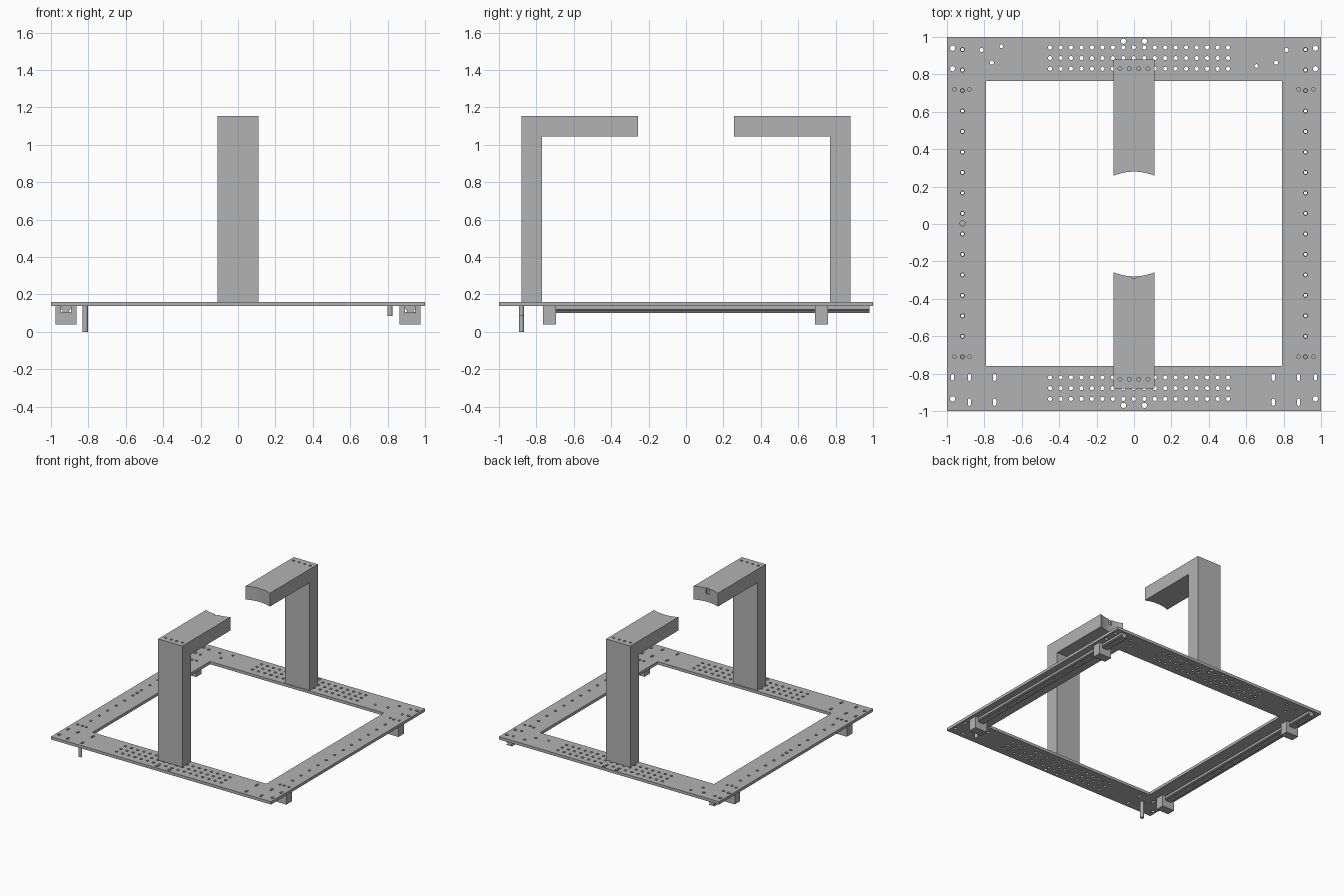
import bpy, bmesh, math

cube = bpy.data.objects.get("Cube")
if cube:
    bpy.data.objects.remove(cube, do_unlink=True)

metal = bpy.data.materials.new("grey_metal")
metal.use_nodes = True
metal.diffuse_color = (0.45, 0.45, 0.45, 1)
metal.node_tree.nodes["Principled BSDF"].inputs["Base Color"].default_value = (0.45, 0.45, 0.45, 1)


def prism(bm, outline, lo, hi, place):
    """Extrude a 2D outline from lo to hi; place maps (u, v, w) to a point."""
    rings = [[bm.verts.new(place(u, v, w)) for u, v in outline] for w in (lo, hi)]
    bm.faces.new(rings[0][::-1])
    bm.faces.new(rings[1])
    n = len(outline)
    for i in range(n):
        j = (i + 1) % n
        bm.faces.new((rings[0][i], rings[0][j], rings[1][j], rings[1][i]))


def along_z(u, v, w):
    return (u, v, w)


def along_y(u, v, w):
    return (u, w, v)


def along_x(u, v, w):
    return (w, u, v)


def rect(x0, x1, y0, y1):
    return [(x0, y0), (x1, y0), (x1, y1), (x0, y1)]


def round_outline(x, y, r, stretch=0, n=16):
    """A circle, or a slot along v when stretched."""
    pts = []
    for i in range(n):
        a = math.tau * (i + 0.5) / n
        s = math.sin(a)
        pts.append((x + r * math.cos(a), y + r * s + math.copysign(stretch, s)))
    return pts


def make(name, shapes):
    """Object from a list of (outline, lo, hi, place)."""
    bm = bmesh.new()
    for shape in shapes:
        prism(bm, *shape)
    bmesh.ops.recalc_face_normals(bm, faces=bm.faces)
    mesh = bpy.data.meshes.new(name)
    bm.to_mesh(mesh)
    bm.free()
    mesh.materials.append(metal)
    obj = bpy.data.objects.new(name, mesh)
    bpy.context.collection.objects.link(obj)
    return obj


def cut(obj, shapes):
    """Subtract shapes and bake the result."""
    cutter = make("cutter", shapes)
    cutter.hide_render = True
    mod = obj.modifiers.new("cut", "BOOLEAN")
    mod.operation = "DIFFERENCE"
    mod.solver = "EXACT"
    mod.object = cutter
    graph = bpy.context.evaluated_depsgraph_get()
    baked = bpy.data.meshes.new_from_object(obj.evaluated_get(graph))
    obj.modifiers.clear()
    obj.data = baked
    bpy.data.objects.remove(cutter, do_unlink=True)


BOTTOM, TOP = 0.137, 0.16

# Base frame with its window
frame = make("base_frame", [(rect(-1, 1, -1, 1), BOTTOM, TOP, along_z)])
cut(frame, [(rect(-0.79, 0.79, -0.76, 0.765), 0, 1, along_z)])

# Hole pattern: mounting grids front and back
holes = []
for row in (0.944, 0.887, 0.83, -0.82, -0.878, -0.935):
    holes += [(-0.449 + 0.056 * i, row, 0.011, 0) for i in range(18)]

# Hole pattern: rail bolts, corners and slots on both sides
bolts = [-0.71 + 0.1095 * i for i in range(16)]
for s in (-1, 1):
    holes += [(s * 0.917, y, 0.011, 0) for y in bolts]
    holes += [(s * 0.056, y, 0.014, 0) for y in (0.977, -0.97)]
    holes += [(s * 0.97, y, 0.014, 0) for y in (0.94, 0.83, -0.935)]
    holes += [(s * x, y, 0.01, 0) for x in (0.96, 0.88) for y in (0.72, -0.71)]
    holes += [(s * 0.815, 0.93, 0.011, 0), (s * 0.76, 0.863, 0.011, 0)]
    holes += [(s * x, y, 0.009, 0.01) for x in (0.88, 0.745) for y in (-0.82, -0.953)]
    holes.append((s * 0.97, -0.82, 0.009, 0.008))
holes += [(-0.71, 0.95, 0.01, 0), (0.655, 0.845, 0.01, 0), (-0.917, 0.003, 0.014, 0)]
cut(frame, [(round_outline(*h), 0, 1, along_z) for h in holes])

# Two posts with arms, facing each other around a central circle
for s, side in ((-1, "front"), (1, "back")):
    profile = [(0.88, TOP), (0.88, 1.155), (0.2, 1.155), (0.2, 1.045), (0.77, 1.045), (0.77, TOP)]
    arm = make(side + "_post_and_arm", [([(s * y, z) for y, z in profile], -0.11, 0.11, along_x)])
    cut(arm, [(round_outline(0, 0, 0.28, n=96), 1, 1.2, along_z)])
    # Blind bolt holes on top of the post
    cut(arm, [(round_outline(x, s * 0.83, 0.01), 1.12, 1.2, along_z)
              for x in (-0.075, -0.025, 0.025, 0.075)])
    if s < 0:
        # Small key notch in the curved end
        cut(arm, [(rect(-0.012, 0.012, -0.29, -0.2), 1.11, 1.2, along_z)])

for s, side in ((-1, "right"), (1, "left")):
    # Guide rail with a waisted section
    half = [(0.025, BOTTOM), (0.025, 0.119), (0.017, 0.115), (0.017, 0.109), (0.025, 0.105), (0.025, 0.1)]
    section = half + [(-u, v) for u, v in reversed(half)]
    rail = make(side + "_rail", [([(s * 0.92 + u, v) for u, v in section], -0.75, 0.98, along_y)])
    cut(rail, [(round_outline(s * 0.917, y, 0.008), 0, 0.2, along_z) for y in bolts])

    # Carriages wrapped around the rail
    for end, y0, y1 in (("front", -0.765, -0.695), ("back", 0.69, 0.76)):
        c = s * 0.92
        body = [(0.056, 0.04), (0.056, BOTTOM), (0.027, BOTTOM), (0.027, 0.098),
                (-0.027, 0.098), (-0.027, BOTTOM), (-0.056, BOTTOM), (-0.056, 0.04)]
        make(side + "_" + end + "_carriage", [([(c + u, v) for u, v in body], y0, y1, along_y)])

# Long and short pins under the front corners
make("long_pin", [(round_outline(-0.817, -0.88, 0.014), 0, BOTTOM, along_z)])
make("short_pin", [(round_outline(0.812, -0.88, 0.014), 0.085, BOTTOM, along_z)])

# Smooth the round surfaces, keep the edges sharp
bpy.ops.object.select_all(action="DESELECT")
for obj in bpy.context.scene.objects:
    if obj.type == "MESH" and metal.name in obj.data.materials:
        obj.select_set(True)
        bpy.context.view_layer.objects.active = obj
bpy.ops.object.shade_smooth_by_angle(angle=math.radians(30))
